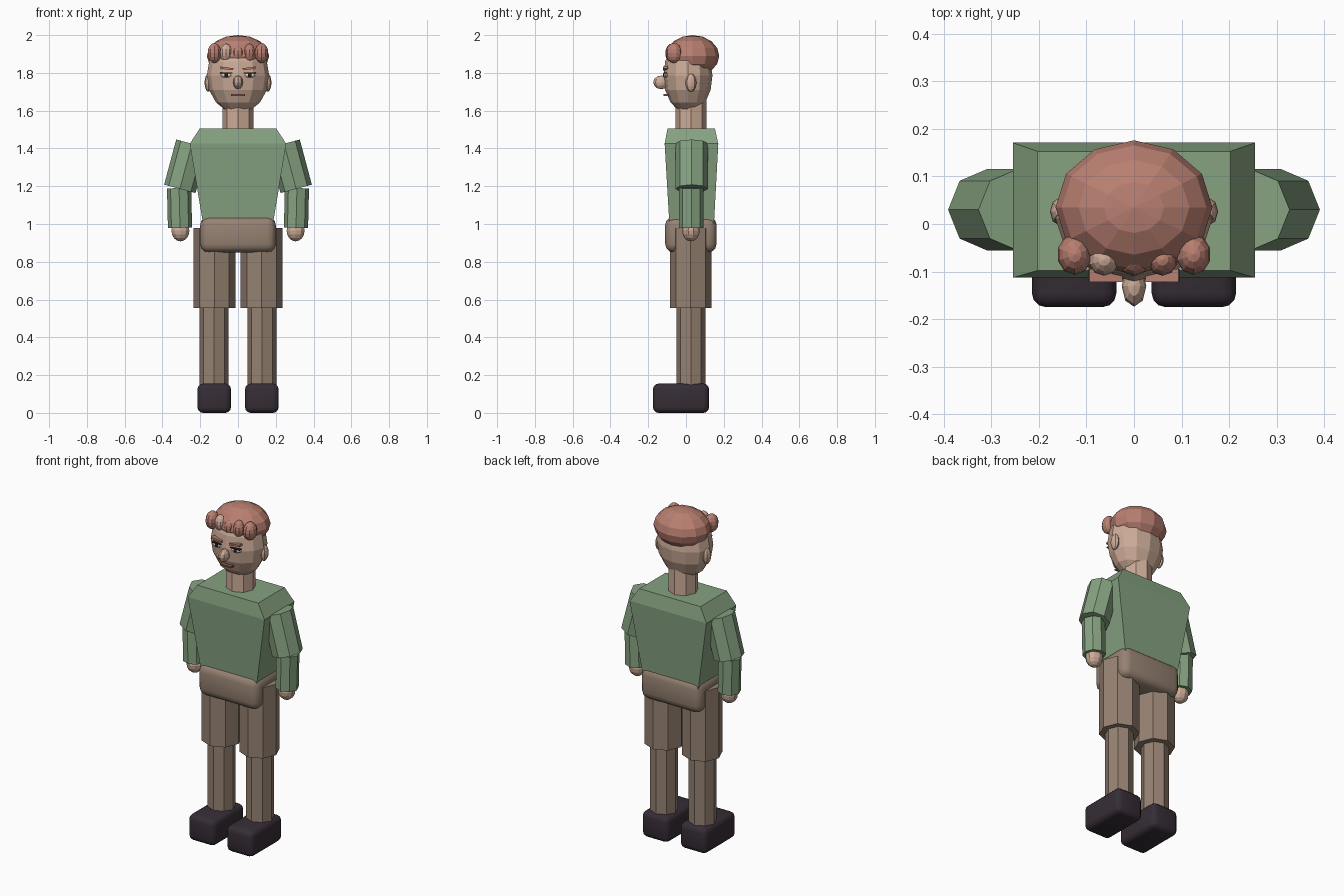
import bpy, bmesh, math
from mathutils import Vector

if "Cube" in bpy.data.objects:
    bpy.data.objects.remove(bpy.data.objects["Cube"])


def mat(name, rgb):
    """Flat material from a display colour (0-255)."""
    m = bpy.data.materials.new(name)
    lin = [((c / 255 + 0.055) / 1.055) ** 2.4 for c in rgb]
    m.diffuse_color = (*lin, 1)
    m.use_nodes = True
    m.node_tree.nodes["Principled BSDF"].inputs["Base Color"].default_value = m.diffuse_color
    return m


SKIN = mat("skin", (205, 172, 152))
HAIR = mat("auburn_hair", (185, 127, 113))
GREEN = mat("green_jumper", (134, 162, 129))
BROWN = mat("brown_trousers", (150, 130, 114))
SHOE = mat("dark_shoe", (54, 45, 54))
WHITE = mat("eye_white", (225, 220, 215))
IRIS = mat("dark_iris", (48, 36, 34))
LIP = mat("lip", (140, 90, 80))


def finish(bm, name, material, smooth=False):
    bmesh.ops.recalc_face_normals(bm, faces=bm.faces)
    me = bpy.data.meshes.new(name)
    bm.to_mesh(me)
    bm.free()
    me.materials.append(material)
    for p in me.polygons:
        p.use_smooth = smooth
    ob = bpy.data.objects.new(name, me)
    bpy.context.collection.objects.link(ob)
    return ob


def ball(name, centre, radii, material, segs=12, rings=8):
    bm = bmesh.new()
    bmesh.ops.create_uvsphere(bm, u_segments=segs, v_segments=rings, radius=1)
    bmesh.ops.scale(bm, vec=radii, verts=bm.verts)
    ob = finish(bm, name, material)
    ob.location = centre
    return ob


def limb(name, a, b, radius, material, sides=8):
    """Flat-sided cylinder from point a (bottom) to point b (top)."""
    a, b = Vector(a), Vector(b)
    bm = bmesh.new()
    bmesh.ops.create_cone(bm, cap_ends=True, segments=sides, radius1=radius,
                          radius2=radius, depth=(b - a).length)
    ob = finish(bm, name, material)
    ob.location = (a + b) / 2
    d = b - a
    ob.rotation_euler = (0, math.atan2(d.x, d.z), 0)
    return ob


def box(name, lo, hi, material, bevel=0, segments=3):
    lo, hi = Vector(lo), Vector(hi)
    bm = bmesh.new()
    bmesh.ops.create_cube(bm, size=1)
    bmesh.ops.scale(bm, vec=hi - lo, verts=bm.verts)
    if bevel:
        bmesh.ops.bevel(bm, geom=bm.edges[:], offset=bevel, segments=segments,
                        profile=0.5, affect='EDGES')
    ob = finish(bm, name, material, smooth=bevel > 0)
    ob.location = (lo + hi) / 2
    if bevel:
        bpy.context.view_layer.objects.active = ob
        ob.select_set(True)
        bpy.ops.object.shade_smooth_by_angle(angle=math.radians(35))
        ob.select_set(False)
    return ob


# Torso: stacked rectangles (z, half width, front y, back y)
bm = bmesh.new()
rows = [(1.00, 0.185, -0.088, 0.148), (1.425, 0.255, -0.113, 0.171),
        (1.505, 0.203, -0.098, 0.153)]
loops = [[bm.verts.new(p) for p in ((-w, f, z), (w, f, z), (w, b, z), (-w, b, z))]
         for z, w, f, b in rows]
for low, high in zip(loops, loops[1:]):
    for i in range(4):
        j = (i + 1) % 4
        bm.faces.new((low[i], low[j], high[j], high[i]))
bm.faces.new(loops[0])
bm.faces.new(loops[-1])
finish(bm, "torso", GREEN)

box("pelvis", (-0.2, -0.11, 0.85), (0.2, 0.162, 1.04), BROWN, 0.045)
limb("neck", (0, 0.026, 1.46), (0, 0.026, 1.66), 0.082, SKIN)

# Head, nose, hair and fringe curls
ball("head", (0, 0.01, 1.785), (0.165, 0.13, 0.2), SKIN)
ball("nose", (0, -0.13, 1.75), (0.026, 0.044, 0.036), SKIN, 8, 6)
ball("hair", (0, 0.035, 1.89), (0.165, 0.141, 0.11), HAIR)
ball("inner_curl_left", (-0.063, -0.075, 1.908), (0.033, 0.034, 0.047), SKIN, 10, 8)
ball("inner_curl_right", (0.06, -0.075, 1.905), (0.032, 0.034, 0.05), HAIR, 10, 8)
ball("middle_curl", (0, -0.075, 1.9), (0.034, 0.034, 0.045), HAIR, 10, 8)
box("mouth", (-0.037, -0.119, 1.677), (0.037, -0.09, 1.687), LIP)

for s, side in ((-1, "left"), (1, "right")):
    # Face details
    ball("outer_curl_" + side, (s * 0.125, -0.064, 1.905), (0.037, 0.043, 0.053), HAIR, 10, 8)
    ball("ear_" + side, (s * 0.157, 0.026, 1.748), (0.02, 0.029, 0.048), SKIN, 8, 8)
    ball("eye_" + side, (s * 0.062, -0.104, 1.788), (0.033, 0.015, 0.014), WHITE, 10, 6)
    ball("iris_" + side, (s * 0.062, -0.114, 1.789), (0.012, 0.009, 0.012), IRIS, 8, 6)
    lid = box("eyelid_" + side, (s * 0.062 - 0.032, -0.119, 1.798),
              (s * 0.062 + 0.032, -0.1, 1.803), IRIS)
    brow = box("brow_" + side, (s * 0.06 - 0.035, -0.122, 1.818),
               (s * 0.06 + 0.035, -0.095, 1.829), HAIR)
    brow.rotation_euler.y = -s * math.radians(7)

    # Arms and hands
    limb("upper_arm_" + side, (s * 0.308, 0.03, 1.186), (s * 0.244, 0.03, 1.425), 0.086, GREEN)
    limb("forearm_" + side, (s * 0.307, 0.028, 0.98), (s * 0.312, 0.028, 1.19), 0.064, GREEN)
    ball("hand_" + side, (s * 0.305, 0.026, 0.965), (0.05, 0.046, 0.057), SKIN, 10, 8)

    # Legs and shoes
    limb("thigh_" + side, (s * 0.125, 0.025, 0.555), (s * 0.125, 0.025, 0.98), 0.111, BROWN)
    limb("shin_" + side, (s * 0.127, 0.026, 0.13), (s * 0.127, 0.026, 0.58), 0.077, BROWN)
    box("shoe_" + side, (s * 0.126 - 0.089, -0.175, 0), (s * 0.126 + 0.089, 0.122, 0.155),
        SHOE, 0.03)
